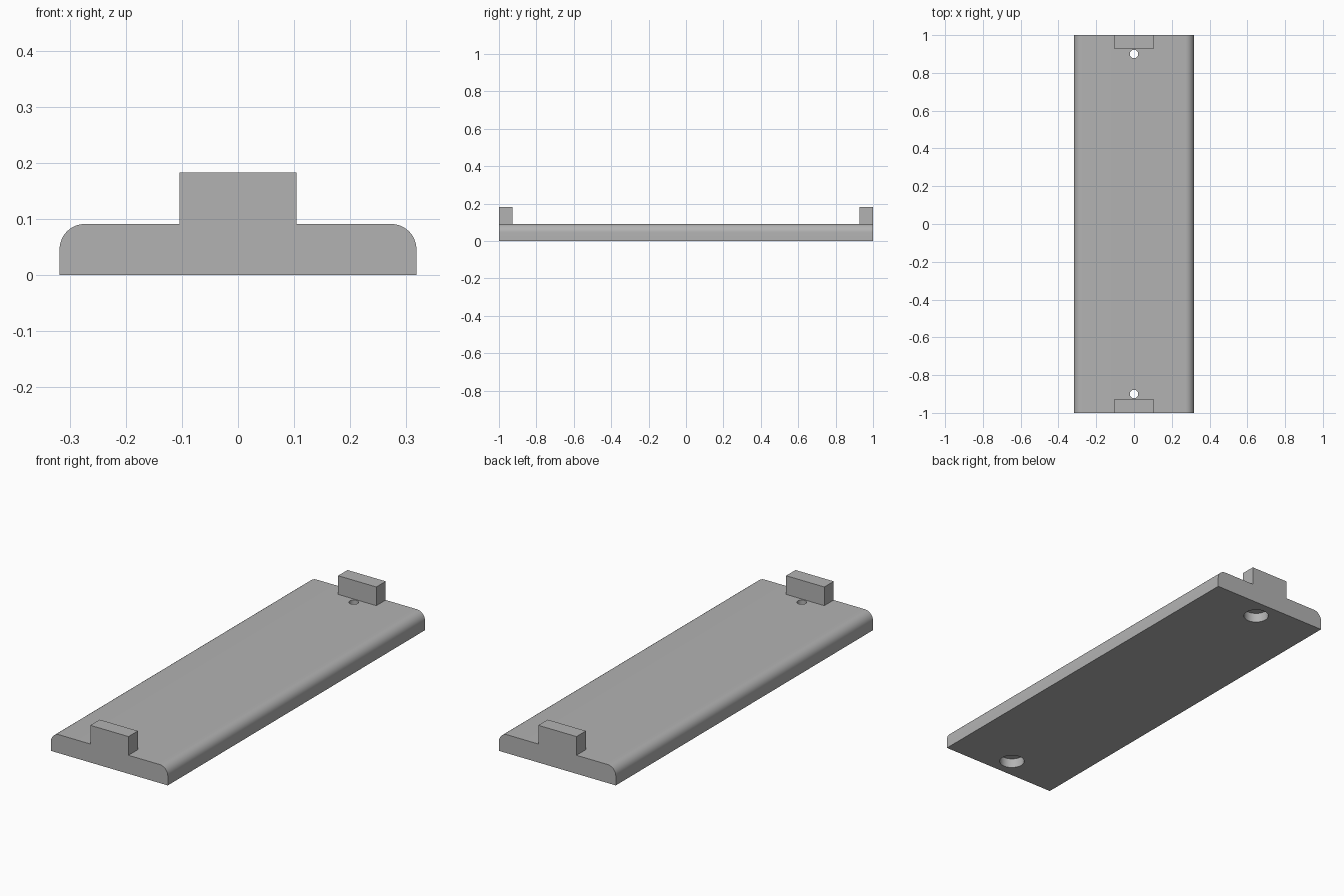
import bpy, bmesh, math

if "Cube" in bpy.data.objects:
    bpy.data.objects.remove(bpy.data.objects["Cube"])

HALF_W, HALF_L, THICK, FILLET = 0.318, 1.0, 0.091, 0.045
TAB_HALF_W, TAB_DEPTH, TAB_TOP = 0.104, 0.073, 0.183
HOLE_Y, HOLE_R, BORE_R, BORE_DEPTH = 0.90, 0.022, 0.058, 0.047

grey = bpy.data.materials.new("plain grey")
grey.diffuse_color = (0.45, 0.45, 0.45, 1)
grey.use_nodes = True
grey.node_tree.nodes["Principled BSDF"].inputs["Base Color"].default_value = grey.diffuse_color


def extrude_profile(name, points, y0, y1):
    """Solid made by sweeping an x-z profile from y0 to y1."""
    bm = bmesh.new()
    face = bm.faces.new([bm.verts.new((x, y0, z)) for x, z in points])
    result = bmesh.ops.extrude_face_region(bm, geom=[face])
    moved = [v for v in result["geom"] if isinstance(v, bmesh.types.BMVert)]
    bmesh.ops.translate(bm, verts=moved, vec=(0, y1 - y0, 0))
    bmesh.ops.recalc_face_normals(bm, faces=bm.faces)
    mesh = bpy.data.meshes.new(name)
    bm.to_mesh(mesh)
    bm.free()
    mesh.materials.append(grey)
    obj = bpy.data.objects.new(name, mesh)
    bpy.context.collection.objects.link(obj)
    return obj


def cylinder(name, radius, y, z0, z1):
    bpy.ops.mesh.primitive_cylinder_add(vertices=48, radius=radius, depth=z1 - z0,
                                        location=(0, y, (z0 + z1) / 2))
    obj = bpy.context.object
    obj.name = name
    obj.data.materials.append(grey)
    return obj


def boolean(target, tool, operation):
    """Apply a boolean and remove the tool."""
    mod = target.modifiers.new(tool.name, 'BOOLEAN')
    mod.operation, mod.object, mod.solver = operation, tool, 'EXACT'
    bpy.context.view_layer.objects.active = target
    bpy.ops.object.modifier_apply(modifier=mod.name)
    bpy.data.objects.remove(tool, do_unlink=True)


# Base plate with rounded long top edges
arc = [(HALF_W - FILLET + FILLET * math.cos(a), THICK - FILLET + FILLET * math.sin(a))
       for a in (math.pi / 2 * i / 12 for i in range(13))]
right = [(HALF_W, 0)] + arc
plate = extrude_profile("base_plate", right + [(-x, z) for x, z in reversed(right)],
                        -HALF_L, HALF_L)

for side in (-1, 1):
    # End tab, flush with the end of the plate
    tab = extrude_profile("end_tab", [(-TAB_HALF_W, 0.07), (TAB_HALF_W, 0.07),
                                      (TAB_HALF_W, TAB_TOP), (-TAB_HALF_W, TAB_TOP)],
                          side * (HALF_L - TAB_DEPTH), side * HALF_L)
    boolean(plate, tab, 'UNION')
    # Screw hole with a wider recess underneath
    boolean(plate, cylinder("screw_hole", HOLE_R, side * HOLE_Y, -0.1, 0.15), 'DIFFERENCE')
    boolean(plate, cylinder("screw_recess", BORE_R, side * HOLE_Y, -0.1, BORE_DEPTH), 'DIFFERENCE')

# Smooth the fillets and hole walls, keep the edges sharp
bpy.ops.object.select_all(action='DESELECT')
plate.select_set(True)
bpy.context.view_layer.objects.active = plate
bpy.ops.object.shade_smooth_by_angle(angle=math.radians(30))
